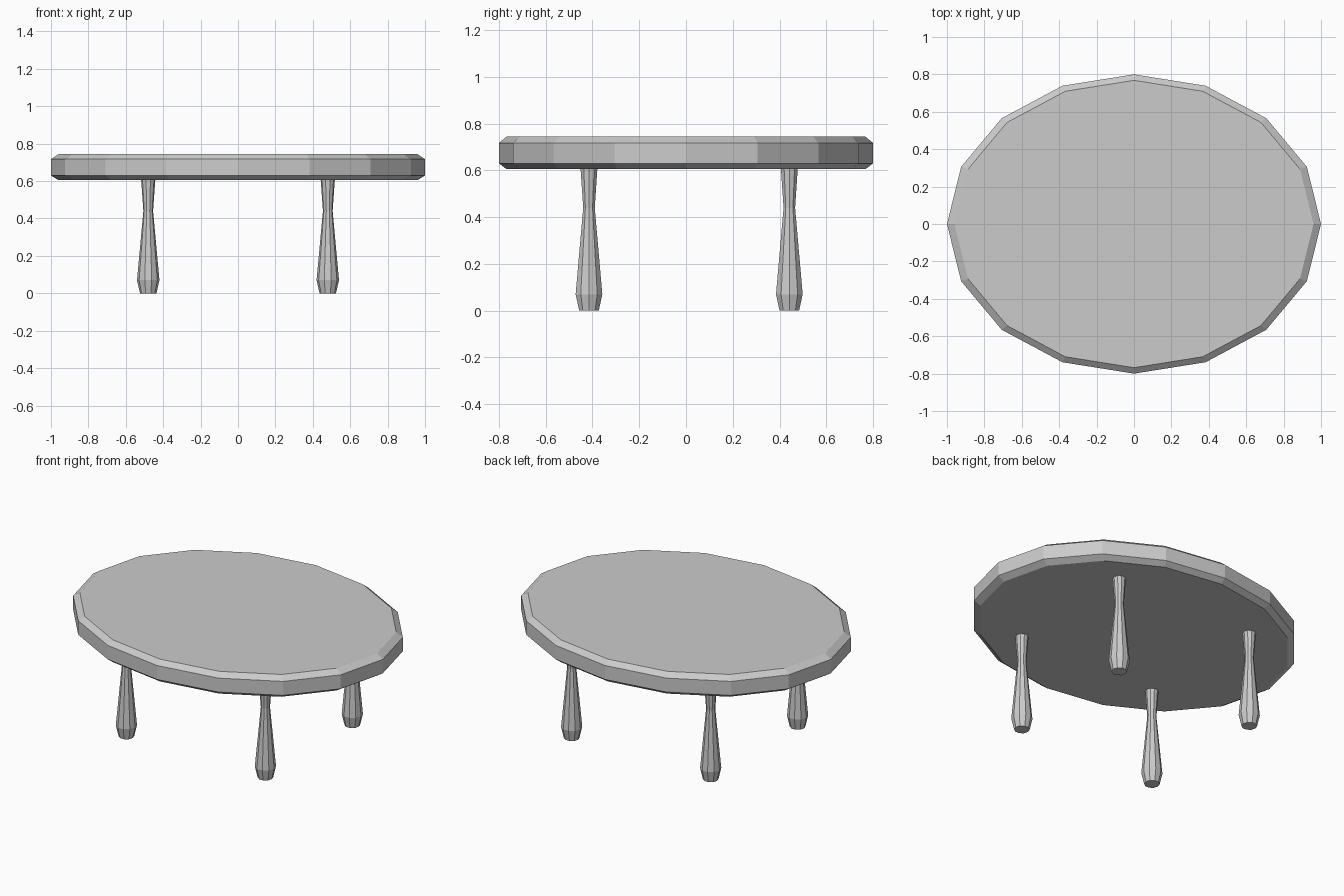
import bpy, bmesh, math

if "Cube" in bpy.data.objects:
    bpy.data.objects.remove(bpy.data.objects["Cube"])


def lathe(name, profile, sides, loc=(0, 0, 0), sy=1.0):
    """Capped, flat-shaded solid from (radius, z) rings; sy squashes it in y."""
    bm = bmesh.new()
    rings = []
    for r, z in profile:
        angles = [2 * math.pi * i / sides for i in range(sides)]
        rings.append([bm.verts.new((r * math.cos(a), sy * r * math.sin(a), z)) for a in angles])
    for low, high in zip(rings, rings[1:]):
        for i in range(sides):
            j = (i + 1) % sides
            bm.faces.new((low[i], low[j], high[j], high[i]))
    bm.faces.new(rings[0][::-1])
    bm.faces.new(rings[-1])
    mesh = bpy.data.meshes.new(name)
    bm.to_mesh(mesh)
    bm.free()
    obj = bpy.data.objects.new(name, mesh)
    obj.location = loc
    bpy.context.collection.objects.link(obj)
    return obj


# Oval top with bevelled rims
lathe("table_top", [(0.96, 0.605), (1.0, 0.63), (1.0, 0.717), (0.96, 0.744)], 16, sy=0.8)

# Four turned legs
leg_profile = [(0.044, 0), (0.06, 0.07), (0.026, 0.44), (0.038, 0.61)]
for depth, y in (("front", -0.415), ("back", 0.442)):
    for side, x in (("left", -0.48), ("right", 0.48)):
        lathe(f"{depth}_{side}_leg", leg_profile, 10, (x, y, 0))
